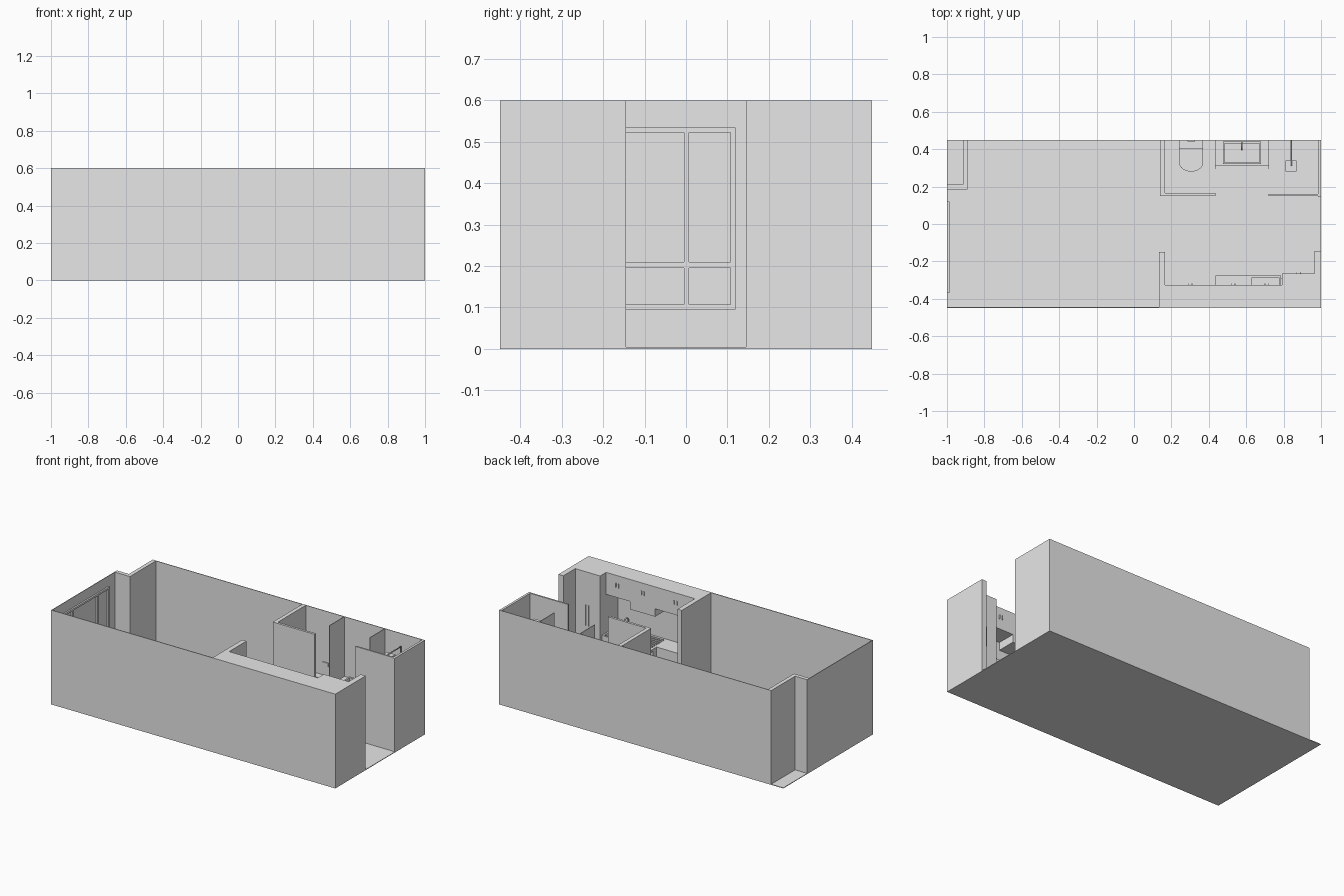
import bpy, bmesh, math
from mathutils import Vector

if "Cube" in bpy.data.objects:
    bpy.data.objects.remove(bpy.data.objects["Cube"])

GREY = (0.8, 0.8, 0.8, 1)
mat = bpy.data.materials.new("plain grey")
mat.use_nodes = True
mat.diffuse_color = GREY
mat.node_tree.nodes["Principled BSDF"].inputs["Base Color"].default_value = GREY

H = 0.6       # wall height
F = 0.004     # floor level
B = -0.445    # inner face of the front wall
W = 0.446     # inner face of the back wall


def finish(name, bm):
    mesh = bpy.data.meshes.new(name)
    bmesh.ops.recalc_face_normals(bm, faces=bm.faces)
    bm.to_mesh(mesh)
    bm.free()
    mesh.materials.append(mat)
    ob = bpy.data.objects.new(name, mesh)
    bpy.context.collection.objects.link(ob)
    return ob


def boxes(name, *spans):
    """One object from boxes, each (x0, x1, y0, y1, z0, z1)."""
    bm = bmesh.new()
    for x0, x1, y0, y1, z0, z1 in spans:
        verts = bmesh.ops.create_cube(bm, size=1)["verts"]
        for v in verts:
            v.co = Vector(((x0 + x1) / 2 + v.co.x * (x1 - x0),
                           (y0 + y1) / 2 + v.co.y * (y1 - y0),
                           (z0 + z1) / 2 + v.co.z * (z1 - z0)))
    return finish(name, bm)


def basin(name, x0, x1, y0, y1, z0, z1, t):
    """Open-topped tray with walls of thickness t."""
    return boxes(name, (x0, x1, y0, y1, z0, z0 + t),
                 (x0, x0 + t, y0, y1, z0 + t, z1), (x1 - t, x1, y0, y1, z0 + t, z1),
                 (x0 + t, x1 - t, y0, y0 + t, z0 + t, z1),
                 (x0 + t, x1 - t, y1 - t, y1, z0 + t, z1))


def prism(name, outline, z0, z1):
    bm = bmesh.new()
    face = bm.faces.new([bm.verts.new((x, y, z0)) for x, y in outline])
    new = bmesh.ops.extrude_face_region(bm, geom=[face])["geom"]
    for v in new:
        if isinstance(v, bmesh.types.BMVert):
            v.co.z = z1
    return finish(name, bm)


def pipe(name, points, radius):
    curve = bpy.data.curves.new(name, "CURVE")
    curve.dimensions = "3D"
    curve.bevel_depth = radius
    curve.bevel_resolution = 2
    curve.use_fill_caps = True
    spline = curve.splines.new("POLY")
    spline.points.add(len(points) - 1)
    for p, co in zip(spline.points, points):
        p.co = (*co, 1)
    curve.materials.append(mat)
    ob = bpy.data.objects.new(name, curve)
    bpy.context.collection.objects.link(ob)


def tap(name, x, y, z, reach, height):
    """Gooseneck tap; reach is signed along y."""
    r = abs(reach) / 2
    arc = [(x, y + reach / 2 - math.copysign(r, reach) * math.cos(a), z + height + r * math.sin(a))
           for a in (math.pi * i / 8 for i in range(9))]
    pipe(name, [(x, y, z)] + arc, 0.004)


# Shell
boxes("floor", (-1, 1, -0.45, 0.45, 0, F))
boxes("front_wall", (-1, 1, -0.45, B, F, H))
boxes("back_wall", (-0.915, 1, W, 0.45, F, H))
boxes("left_end_wall", (-1, -0.996, B, 0.21, F, H))
boxes("corner_notch_wall", (-0.996, -0.89, 0.185, 0.21, F, H), (-0.915, -0.89, 0.21, W, F, H))
boxes("entrance_wall_front", (0.965, 1, B, -0.145, F, H))
boxes("entrance_wall_back", (0.985, 1, 0.145, W, F, H))
boxes("kitchen_partition", (0.135, 0.165, B, -0.15, F, H))
boxes("bathroom_side_wall", (0.14, 0.165, 0.15, W, F, H))
boxes("bathroom_front_wall", (0.165, 0.435, 0.15, 0.165, F, H), (0.72, 0.985, 0.15, 0.16, F, H))

# Window: outer frame, two mullions and a transom on the end wall
wx0, wx1, wy0, wy1 = -0.996, -0.986, -0.37, 0.12
boxes("window_frame", (wx0, wx1, wy0, wy0 + 0.012, 0.095, 0.535), (wx0, wx1, wy1 - 0.012, wy1, 0.095, 0.535),
      *[(wx0, wx1, wy0 + 0.012, wy1 - 0.012, z, z + t) for z, t in ((0.095, 0.012), (0.195, 0.015), (0.523, 0.012))],
      *[(wx0, wx1, y - 0.006, y + 0.006, za, zb) for y in (0.001, -0.251)
        for za, zb in ((0.107, 0.195), (0.21, 0.523))])

# Kitchen
UF, CF, PF, CT = -0.325, -0.275, -0.265, 0.22
boxes("upper_cabinets", (0.165, 0.445, B, UF, 0.46, H), (0.445, 0.62, B, UF, 0.41, H),
      (0.62, 0.79, B, UF, 0.46, H))
boxes("tall_cabinet", (0.79, 0.965, B, PF, F, H))
boxes("base_cabinets", (0.165, 0.435, B, UF, F, CT), (0.435, 0.62, B, CF - 0.015, F, CT - 0.015),
      (0.62, 0.79, B, CF - 0.015, F, 0.16), (0.435, 0.62, B, CF, CT - 0.015, CT),
      (0.62, 0.79, B, -0.40, 0.16, CT))
basin("kitchen_sink", 0.62, 0.785, -0.40, CF, 0.16, CT, 0.01)
tap("kitchen_tap", 0.7, -0.42, CT, 0.05, 0.06)
boxes("hob_bars", *[(0.45, 0.605, y, y + 0.008, CT, CT + 0.008)
                    for y in (-0.42 + 0.022 * i for i in range(6))])
boxes("oven_handle", (0.455, 0.6, -0.29, -0.28, 0.18, 0.188))


def handle_pair(name, x, y, z0, z1):
    boxes(name, *[(x + s * 0.01 - 0.002, x + s * 0.01 + 0.002, y, y + 0.006, z0, z1) for s in (-1, 1)])


for i, x in enumerate((0.3, 0.53, 0.71)):
    handle_pair("upper_handles_%d" % i, x, UF, 0.525, 0.55)
handle_pair("tall_handles", 0.88, PF, 0.26, 0.39)

# Bathroom partitions, vanity and tap
for side, x in (("inner", 0.435), ("outer", 0.72)):
    boxes(side + "_screen", (x - 0.002, x + 0.002, 0.295, W, F, H))
boxes("vanity", (0.437, 0.718, 0.31, W, F, 0.17), (0.437, 0.475, 0.31, W, 0.17, CT),
      (0.68, 0.718, 0.31, W, 0.17, CT), (0.475, 0.68, 0.44, W, 0.17, CT),
      (0.475, 0.68, 0.31, 0.32, 0.17, CT))
basin("wash_basin", 0.475, 0.68, 0.32, 0.44, 0.17, CT + 0.01, 0.01)
tap("basin_tap", 0.577, 0.436, CT + 0.005, -0.04, 0.03)


# Toilet: D-shaped bowl and seat with a tank behind
def d_shape(cx, half, y_mid, y_back, length):
    arc = [(cx + half * math.cos(a), y_mid - length * math.sin(a))
           for a in (math.pi * i / 16 for i in range(17))]
    return [(cx + half, y_back)] + arc + [(cx - half, y_back)]


prism("toilet_bowl", d_shape(0.305, 0.05, 0.33, W, 0.04), F, 0.095)
prism("toilet_seat", d_shape(0.305, 0.065, 0.33, 0.40, 0.05), 0.095, 0.11)
boxes("toilet_tank", (0.24, 0.37, 0.40, W, 0.095, 0.19))
boxes("flush_plate", (0.285, 0.325, 0.44, W, 0.25, 0.275))

# Shower arm and square head
pipe("shower_arm", [(0.84, W, 0.2), (0.84, 0.44, 0.2), (0.84, 0.44, 0.52),
                    (0.84, 0.31, 0.52)], 0.004)
boxes("shower_head", (0.81, 0.87, 0.28, 0.34, 0.505, 0.515))
